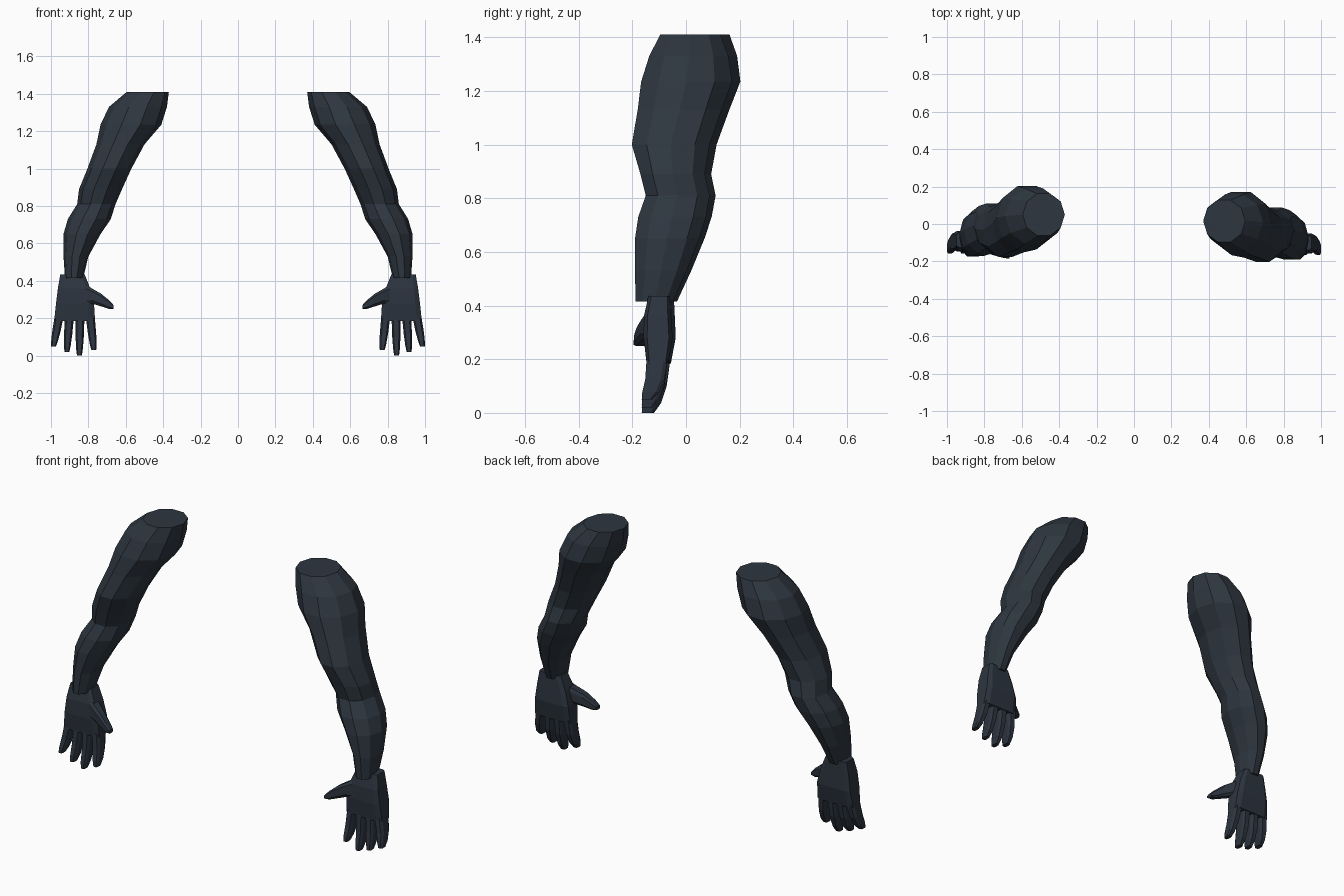
import bpy
import bmesh
from math import cos, sin, pi, tau

if "Cube" in bpy.data.objects:
    bpy.data.objects.remove(bpy.data.objects["Cube"], do_unlink=True)


def make_material(name, colour):
    material = bpy.data.materials.new(name)
    material.use_nodes = True
    material.diffuse_color = colour
    shader = material.node_tree.nodes["Principled BSDF"]
    shader.inputs["Base Color"].default_value = colour
    shader.inputs["Roughness"].default_value = 0.8
    return material


sleeve_colour = make_material("dark slate", (0.027, 0.037, 0.050, 1))
glove_colour = make_material("dark blue slate", (0.026, 0.035, 0.050, 1))


def round_section(sides):
    """Polygon that fills the square from -1 to 1."""
    points = [(cos(tau * i / sides), sin(tau * i / sides)) for i in range(sides)]
    tall = max(p[1] for p in points)
    return [(u, v / tall) for u, v in points]


def box_section(inset):
    """Square with cut corners."""
    return [(1, -inset), (1, inset), (inset, 1), (-inset, 1),
            (-1, inset), (-1, -inset), (-inset, -1), (inset, -1)]


def loft(name, rings, section, material, side, along_x=False):
    """Skin rings given as (station, low u, high u, low v, high v)."""
    bm = bmesh.new()
    loops = []
    for station, u0, u1, v0, v1 in rings:
        loop = []
        for u, v in section:
            a = (u0 + u1) / 2 + u * (u1 - u0) / 2
            b = (v0 + v1) / 2 + v * (v1 - v0) / 2
            x, y, z = (station, a, b) if along_x else (a, b, station)
            # the right arm leans back a little
            if side < 0:
                y += 0.006 + 0.02 * z
            loop.append(bm.verts.new((side * x, y, z)))
        loops.append(loop)
    count = len(section)
    for low, high in zip(loops, loops[1:]):
        for i in range(count):
            j = (i + 1) % count
            bm.faces.new((low[i], low[j], high[j], high[i]))
    bm.faces.new(loops[0])
    bm.faces.new(loops[-1])
    bmesh.ops.recalc_face_normals(bm, faces=bm.faces)
    mesh = bpy.data.meshes.new(name)
    bm.to_mesh(mesh)
    bm.free()
    mesh.materials.append(material)
    bpy.context.collection.objects.link(bpy.data.objects.new(name, mesh))


# Rings: height, inner x, outer x, front y, back y
upper_arm = [
    (1.41, .37, .595, -.096, .128),
    (1.33, .38, .69, -.137, .158),
    (1.235, .41, .735, -.167, .172),
    (1.13, .50, .757, -.18, .133),
    (1.0, .57, .805, -.202, .088),
    (.89, .62, .85, -.17, .07),
    (.81, .655, .86, -.15, .088),
]
forearm = [
    (.81, .655, .86, -.15, .088),
    (.73, .68, .91, -.178, .075),
    (.65, .735, .933, -.19, .05),
    (.53, .80, .933, -.19, .003),
    (.415, .828, .925, -.188, -.048),
]
palm = [
    (.435, .82, .95, -.14, -.06),
    (.36, .79, .963, -.157, -.055),
    (.28, .77, .973, -.158, -.05),
    (.185, .764, .983, -.147, -.066),
]
# Thumb rings run along x: x, front y, back y, low z, high z
thumb = [
    (.83, -.15, -.08, .27, .39),
    (.785, -.168, -.1, .28, .362),
    (.73, -.185, -.13, .263, .33),
    (.69, -.194, -.148, .25, .297),
    (.665, -.195, -.16, .25, .27),
]
# Fingers: name, root x, tip x, tip height
fingers = [
    ("index_finger", .789, .771, .03),
    ("middle_finger", .845, .848, 0),
    ("ring_finger", .902, .915, .02),
    ("little_finger", .958, .986, .05),
]


def finger_rings(root, tip, end):
    """Three-joint taper that curls forward toward the tip."""
    rings = []
    for t, half, front, back in ((0, .024, -.147, -.068), (.5, .022, -.152, -.08),
                                 (.82, .018, -.163, -.1), (1, .013, -.165, -.125)):
        x = root + (tip - root) * t
        rings.append((.2 + (end - .2) * t, x - half, x + half, front, back))
    return rings


for label, side in (("left", 1), ("right", -1)):
    # Sleeved arm
    loft(label + "_upper_arm", upper_arm, round_section(10), sleeve_colour, side)
    loft(label + "_forearm", forearm, round_section(10), sleeve_colour, side)
    # Gloved hand
    loft(label + "_palm", palm, box_section(.75), glove_colour, side)
    loft(label + "_thumb", thumb, box_section(.6), glove_colour, side, along_x=True)
    for name, root, tip, end in fingers:
        loft(label + "_" + name, finger_rings(root, tip, end),
             box_section(.6), glove_colour, side)
